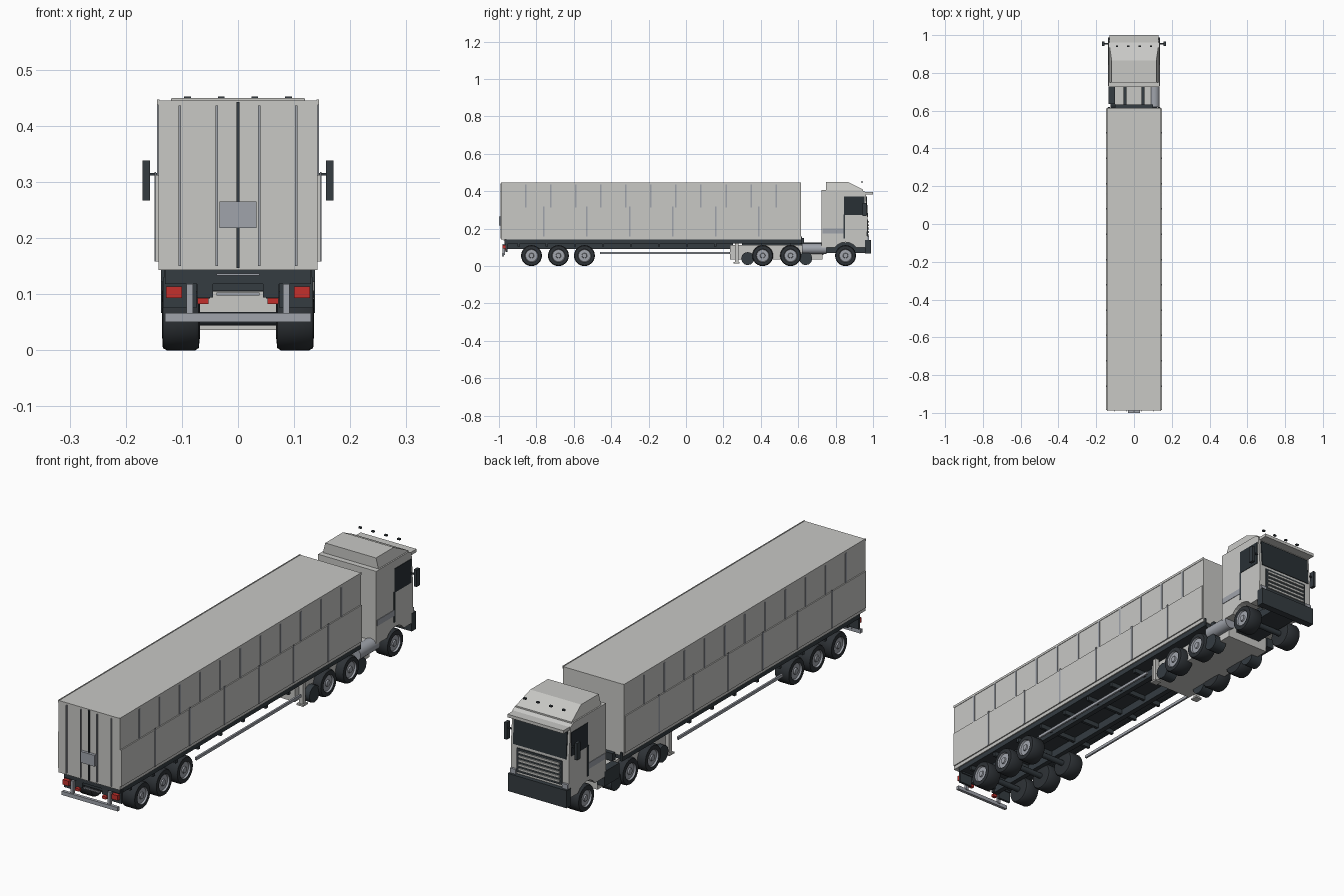
import bpy, bmesh, math
from mathutils import Matrix

if "Cube" in bpy.data.objects:
    bpy.data.objects.remove(bpy.data.objects["Cube"])


def material(name, rgb):
    m = bpy.data.materials.new(name)
    m.use_nodes = True
    m.diffuse_color = (*rgb, 1)
    m.node_tree.nodes["Principled BSDF"].inputs["Base Color"].default_value = (*rgb, 1)
    return m


PAINT = material("light grey paint", (0.58, 0.58, 0.56))
STEEL = material("steel grey", (0.35, 0.37, 0.41))
DARK = material("dark chassis", (0.035, 0.045, 0.053))
TYRE = material("tyre black", (0.027, 0.032, 0.037))
GLASS = material("dark glass", (0.022, 0.03, 0.036))
RED = material("red", (0.55, 0.03, 0.025))


def finish(name, bm, *mats):
    bmesh.ops.recalc_face_normals(bm, faces=bm.faces)
    me = bpy.data.meshes.new(name)
    bm.to_mesh(me)
    bm.free()
    ob = bpy.data.objects.new(name, me)
    bpy.context.collection.objects.link(ob)
    for m in mats:
        me.materials.append(m)
    return ob


def boxes(name, mat, *ranges, mirror=False):
    """Boxes given as (x0, x1, y0, y1, z0, z1), joined into one object."""
    bm = bmesh.new()
    for r in ranges:
        for s in ((1, -1) if mirror else (1,)):
            lo, hi = r[0::2], r[1::2]
            c = [(a + b) / 2 for a, b in zip(lo, hi)]
            size = [b - a for a, b in zip(lo, hi)]
            mx = Matrix.Translation((c[0] * s, c[1], c[2])) @ Matrix.Diagonal((*size, 1))
            bmesh.ops.create_cube(bm, size=1, matrix=mx)
    return finish(name, bm, mat)


def side_profile(name, mat, points, half, top_half=None, top_z=9):
    """Extrude a (y, z) outline across x, narrowing points at or above top_z."""
    bm = bmesh.new()
    rings = []
    for s in (1, -1):
        rings.append([bm.verts.new((s * (top_half if z >= top_z else half), y, z))
                      for y, z in points])
        bm.faces.new(rings[-1])
    n = len(points)
    for i in range(n):
        j = (i + 1) % n
        bm.faces.new((rings[0][i], rings[0][j], rings[1][j], rings[1][i]))
    return finish(name, bm, mat)


def lathe_x(name, profile, y, z, mats, steel_faces=(), segments=24, side=1):
    """Spin an (x, radius) profile around an axle parallel to x."""
    bm = bmesh.new()
    rings = []
    for x, r in profile:
        rings.append([bm.verts.new((x * side, y + r * math.cos(a), z + r * math.sin(a)))
                      for a in (2 * math.pi * k / segments for k in range(segments))])
    bm.faces.new(rings[0])
    for i in range(len(rings) - 1):
        for k in range(segments):
            j = (k + 1) % segments
            f = bm.faces.new((rings[i][k], rings[i][j], rings[i + 1][j], rings[i + 1][k]))
            f.material_index = int(i in steel_faces)
    cap = bm.faces.new(rings[-1])
    cap.material_index = int(len(rings) - 1 in steel_faces)
    ob = finish(name, bm, *mats)
    bpy.context.view_layer.objects.active = ob
    ob.select_set(True)
    bpy.ops.object.shade_smooth_by_angle(angle=math.radians(35))
    ob.select_set(False)
    return ob


# Trailer body: box, thicker lower side boards and top lip
boxes("trailer_box", PAINT, (-.142, .142, -.988, .615, .143, .445))
boxes("trailer_side_board", PAINT, (.14, .147, -.985, .612, .158, .312), mirror=True)
boxes("trailer_top_lip", PAINT, (.14, .144, -.989, .616, .437, .447), mirror=True)

# Side ribs: short ones above, taller ones below
boxes("upper_side_ribs", STEEL, *[(.141, .1445, y - .004, y + .004, .312, .437)
      for y in (-.858 + .134 * i for i in range(11))], mirror=True)
boxes("lower_side_ribs", STEEL, *[(.146, .149, y - .004, y + .004, .158, .318)
      for y in (-.76 + .23 * i for i in range(6))], mirror=True)

# Rear doors
boxes("door_seam", DARK, (-.003, .003, -.993, -.985, .147, .442))
boxes("door_lock_bars", STEEL, *[(x - .002, x + .002, -.993, -.985, .15, .436)
      for x in (.038, .104)], mirror=True)
boxes("door_plate", STEEL, (-.033, .033, -1.0, -.985, .218, .265))

# Trailer underframe
boxes("trailer_floor", DARK, (-.132, .132, -.965, .61, .125, .144))
boxes("trailer_side_rail", DARK, (.128, .137, -.96, .62, .122, .158), mirror=True)
boxes("red_marking", RED, *[(.136, .14, -.968 + .0655 * i, -.908 + .0655 * i, .145, .155)
      for i in range(24)], mirror=True)
boxes("trailer_main_beam", DARK, (.05, .072, -.96, .25, .092, .13), mirror=True)
boxes("trailer_rear_frame", DARK, (-.13, .13, -.97, -.95, .118, .143),
      (-.05, .05, -.965, -.95, .106, .12))
boxes("trailer_cross_members", DARK, *[(-.13, .13, -.9 + .15 * i, -.888 + .15 * i, .105, .13)
      for i in range(8)])
boxes("trailer_nose", DARK, (-.1, .1, .612, .632, .118, .15))

# Rear bumper, lamps and brackets
boxes("rear_bumper", STEEL, (-.13, .13, -.985, -.972, .05, .066))
boxes("rear_bumper_post", STEEL, (.08, .092, -.98, -.968, .06, .118), mirror=True)
boxes("rear_mudguard", DARK, (.074, .134, -.965, -.955, .075, .13),
      (.045, .073, -.968, -.955, .094, .122), mirror=True)
boxes("rear_step_bars", STEEL, (-.038, .038, -.975, -.968, .133, .137),
      (-.038, .038, -.975, -.968, .098, .103))
boxes("rear_lamp", RED, (.1, .128, -.982, -.966, .093, .114),
      (.053, .072, -.98, -.966, .082, .093), mirror=True)

# Side guard rails and landing legs
boxes("side_guard_rail", STEEL, (.122, .13, -.46, .235, .064, .076), mirror=True)
boxes("landing_leg", PAINT, (.1, .118, .262, .28, .02, .122),
      (.094, .124, .255, .287, .014, .021), mirror=True)

# Tractor chassis
boxes("tractor_chassis", PAINT, (-.1, .1, .235, .73, .036, .112))
boxes("tractor_frame_rails", DARK, (.04, .056, .3, .96, .08, .125), mirror=True)
boxes("coupling_plate", DARK, (-.07, .07, .4, .56, .11, .127))
boxes("tractor_front_frame", DARK, (-.06, .06, .73, .96, .07, .105))
boxes("battery_box", DARK, (-.135, -.1, .635, .735, .06, .122))
lathe_parts = [(.33, .04), (.64, .04)]
for y, z in lathe_parts:
    for s in (1, -1):
        lathe_x("air_tank", [(.07, .035), (.125, .035)], y, z, [DARK], segments=12, side=s)

# Fuel tank lying along y
bm = bmesh.new()
bmesh.ops.create_cone(bm, cap_ends=True, segments=20, radius1=.028, radius2=.028, depth=.13,
                      matrix=Matrix.Translation((.108, .685, .092)) @ Matrix.Rotation(math.pi / 2, 4, "X"))
tank = finish("fuel_tank", bm, STEEL)
bpy.context.view_layer.objects.active = tank
tank.select_set(True)
bpy.ops.object.shade_smooth_by_angle(angle=math.radians(35))
tank.select_set(False)

# Wheels and axles
WHEEL = [(.068, .034), (.07, .052), (.076, .056), (.127, .056), (.134, .052),
         (.135, .035), (.128, .032), (.129, .014), (.134, .012)]
for y in (-.826, -.682, -.543, .41, .559, .853):
    lathe_x("axle", [(-.08, .012), (.08, .012)], y, .056, [DARK], segments=12)
    for s in (1, -1):
        lathe_x("wheel", WHEEL, y, .056, [TYRE, STEEL], steel_faces=(5, 6, 7, 8), side=s)

# Cab shell with front wheel arch, and roof fairing
arch = [(.853 - .066 * math.cos(a), .07 + .058 * math.sin(a))
        for a in (math.radians(30 + 20 * k) for k in range(7))]
side_profile("cab_shell", PAINT, [(.725, .1)] + arch +
             [(.968, .1), (.97, .26), (.96, .395), (.94, .407), (.725, .407)], .135)
side_profile("roof_fairing", PAINT,
             [(.748, .404), (.748, .45), (.865, .45), (.945, .41), (.945, .404)], .13, .118, .44)
boxes("sun_visor", PAINT, (-.13, .13, .955, 1.0, .382, .395))
boxes("roof_lamps", DARK, *[(x - .006, x + .006, .936, .945, .446, .452)
      for x in (.03, .09)], mirror=True)

# Cab glass, door pillar strip and side panel
boxes("side_window", GLASS, (.13, .137, .845, .955, .272, .372), mirror=True)
boxes("door_strip", DARK, (.13, .137, .841, .85, .147, .275), mirror=True)
boxes("side_vent_panel", STEEL, (.13, .137, .73, .842, .175, .2), mirror=True)
side_profile("windscreen", GLASS, [(.95, .262), (.973, .262), (.966, .376), (.95, .376)], .124)

# Grille, headlamps and bumper
boxes("grille", DARK, (-.105, .105, .96, .974, .15, .25))
boxes("grille_slats", PAINT, *[(-.095, .095, .97, .979, .16 + .018 * i, .169 + .018 * i)
      for i in range(5)])
boxes("headlamp", STEEL, (.108, .134, .96, .978, .14, .16), mirror=True)
boxes("front_bumper", DARK, (-.137, .137, .958, .988, .066, .14))

# Mirrors on arms
boxes("mirror", DARK, (.157, .17, .943, .965, .267, .338), mirror=True)
boxes("mirror_arm", DARK, (.13, .16, .95, .957, .311, .316), mirror=True)
